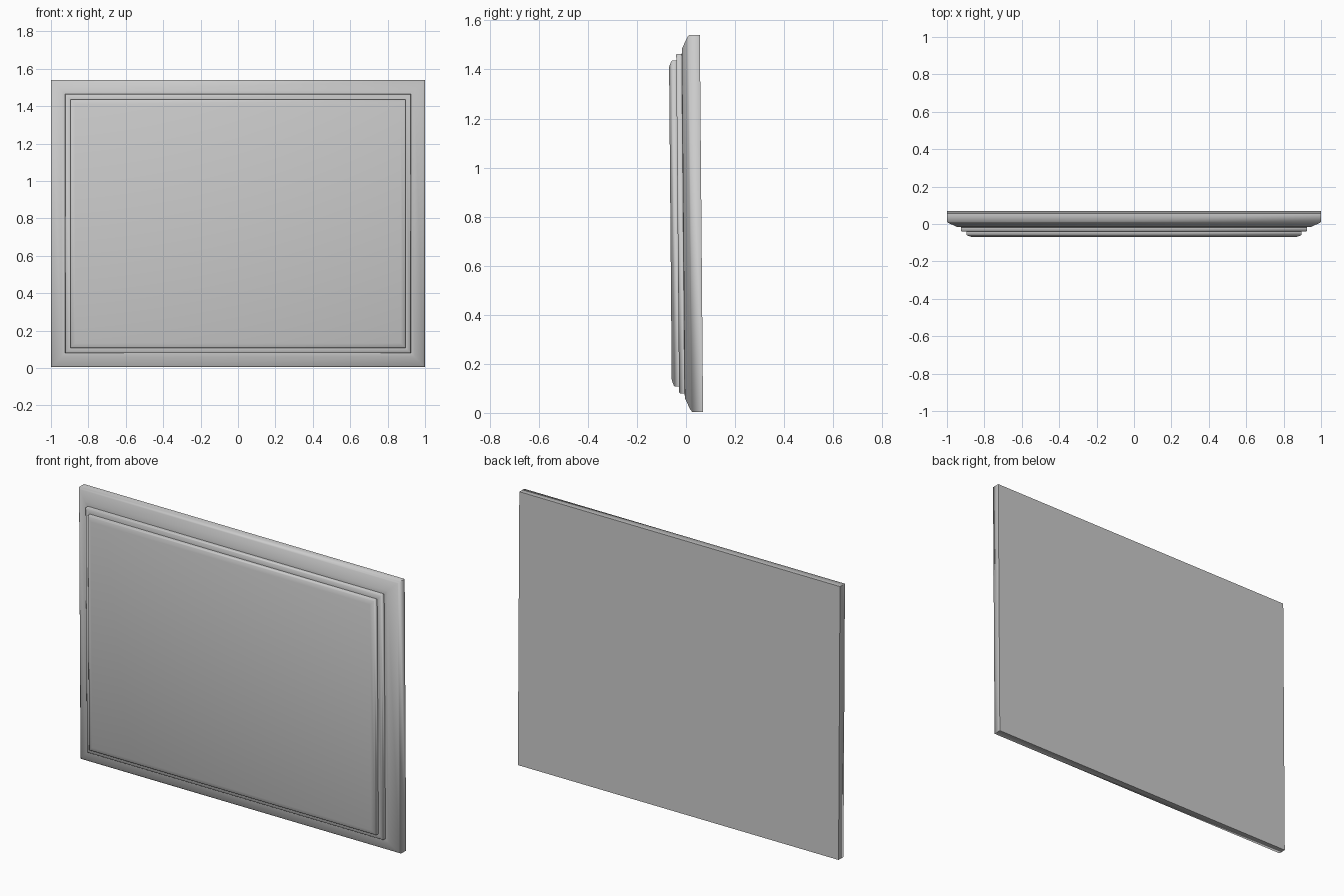
import bpy, bmesh, math
from mathutils import Matrix

if "Cube" in bpy.data.objects:
    bpy.data.objects.remove(bpy.data.objects["Cube"])

HALF_W, HALF_H = 1.0, 0.768
TILT = Matrix.Translation((0, 0, 0.772)) @ Matrix.Rotation(0.0085, 4, 'X')


def stepped_part(name, profile, cap_back=False, cap_front=False):
    """Sweep a profile of (inset, y) points around the rectangle."""
    bm = bmesh.new()
    rings = []
    for inset, y in profile:
        w, h = HALF_W - inset, HALF_H - inset
        rings.append([bm.verts.new((sx * w, y, sz * h))
                      for sx, sz in ((-1, -1), (1, -1), (1, 1), (-1, 1))])
    for a, b in zip(rings, rings[1:]):
        for i in range(4):
            j = (i + 1) % 4
            bm.faces.new((a[i], a[j], b[j], b[i]))
    if cap_back:
        bm.faces.new(rings[0][::-1])
    if cap_front:
        bm.faces.new(rings[-1])
    bm.normal_update()
    bm.transform(TILT)
    me = bpy.data.meshes.new(name)
    bm.to_mesh(me)
    bm.free()
    ob = bpy.data.objects.new(name, me)
    bpy.context.collection.objects.link(ob)
    bpy.ops.object.select_all(action='DESELECT')
    ob.select_set(True)
    bpy.context.view_layer.objects.active = ob
    bpy.ops.object.shade_smooth_by_angle(angle=math.radians(65))
    return ob


# Outer board with flat back and sloped border
stepped_part("outer_frame",
             [(0, 0.063), (0, 0.019), (0.008, 0.012), (0.055, -0.0105), (0.076, -0.0115)],
             cap_back=True)

# Middle step
stepped_part("middle_step",
             [(0.076, -0.0115), (0.076, -0.031), (0.079, -0.034), (0.104, -0.034)])

# Raised centre panel with chamfered rim
stepped_part("centre_panel",
             [(0.104, -0.034), (0.104, -0.052), (0.109, -0.056), (0.130, -0.0635)],
             cap_front=True)
